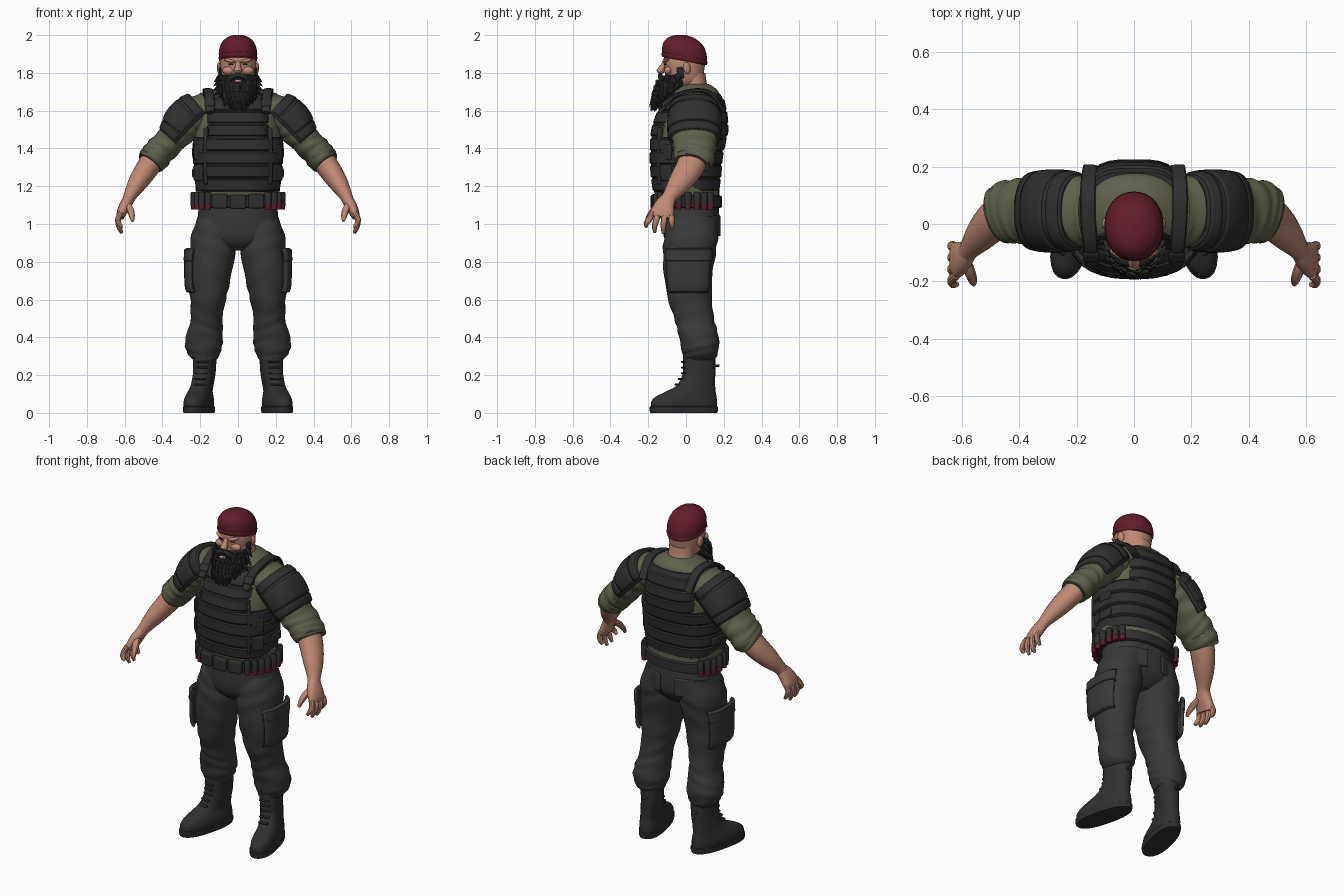
import bpy, bmesh, math, random
from mathutils import Vector, Matrix, Euler

random.seed(4)


def mat(name, r, g, b):
    m = bpy.data.materials.new(name)
    m.diffuse_color = (r, g, b, 1)
    return m


PANTS = mat("charcoal cloth", .040, .040, .040)
VEST = mat("black armour", .028, .028, .029)
BOOT = mat("boot leather", .030, .030, .030)
HAIR = mat("black hair", .021, .021, .022)
OLIVE = mat("olive shirt", .116, .117, .072)
SKIN = mat("skin", .52, .25, .17)
WINE = mat("wine red", .120, .012, .024)


def finish(name, bm, m, mirror=False, thick=0, bevel=0):
    bmesh.ops.recalc_face_normals(bm, faces=bm.faces)
    me = bpy.data.meshes.new(name)
    bm.to_mesh(me)
    bm.free()
    me.materials.append(m)
    ob = bpy.data.objects.new(name, me)
    bpy.context.collection.objects.link(ob)
    if thick:
        s = ob.modifiers.new("thickness", 'SOLIDIFY')
        s.thickness, s.offset = thick, 0
    if bevel:
        b = ob.modifiers.new("bevel", 'BEVEL')
        b.width, b.segments = bevel, 2
    if mirror:
        ob.modifiers.new("mirror", 'MIRROR').use_mirror_merge = False
    return ob


def spline(rings, steps):
    """Smoothly resample rings of (x, y, z, radius u, radius v)."""
    out, last = [], len(rings) - 1
    for i in range(last):
        p = [rings[max(0, min(last, i + k))] for k in (-1, 0, 1, 2)]
        for s in range(steps):
            t = s / steps
            out.append([.5 * (2 * b + (c - a) * t + (2 * a - 5 * b + 4 * c - d) * t * t
                              + (3 * b - a - 3 * c + d) * t ** 3) for a, b, c, d in zip(*p)])
    return out + [list(rings[-1])]


def loft(name, rings, m, n=28, steps=4, power=2, fold=0, waves=5, axis=None, tilt=0,
         rot=0, arc=None, mirror=False, thick=0):
    """Skin rings: horizontal ones, or square to the path when an axis is given."""
    rs = spline(rings, steps)
    bm, grid = bmesh.new(), []
    for i, (x, y, z, ru, rv) in enumerate(rs):
        u, v = Vector((math.cos(rot), math.sin(rot), 0)), Vector((-math.sin(rot), math.cos(rot), 0))
        if axis:
            t = Vector(rs[min(i + 1, len(rs) - 1)][:3]) - Vector(rs[max(i - 1, 0)][:3])
            t.normalize()
            u = Vector(axis)
            u = (u - t * u.dot(t)).normalized()
            v = t.cross(u)
        row = []
        for j in range(n + 1 if arc else n):
            a = arc[0] + (arc[1] - arc[0]) * j / n if arc else 2 * math.pi * j / n
            c, s = math.cos(a), math.sin(a)
            k = (abs(c) ** power + abs(s) ** power) ** (-1 / power)
            k *= 1 + fold * math.sin(6.283 * waves * i / len(rs) + 1.6 * math.sin(a * 2 + i * .25) + a)
            d = u * (ru * k * c) + v * (rv * k * s)
            row.append(bm.verts.new(Vector((x, y, z + tilt * d.y)) + d))
        grid.append(row)
    for r0, r1 in zip(grid, grid[1:]):
        for j in range(n):
            k = (j + 1) % len(r0)
            bm.faces.new((r0[j], r0[k], r1[k], r1[j]))
    if not arc:
        bm.faces.new(grid[0])
        bm.faces.new(grid[-1])
    return finish(name, bm, m, mirror, thick)


def box(name, loc, size, m, rot=(0, 0, 0), mirror=False, bevel=.008):
    bm = bmesh.new()
    bmesh.ops.create_cube(bm, size=1, matrix=Matrix.LocRotScale(Vector(loc), Euler(rot), Vector(size)))
    return finish(name, bm, m, mirror, bevel=bevel)


def ball(name, loc, size, m, rot=(0, 0, 0), mirror=False):
    bm = bmesh.new()
    bmesh.ops.create_uvsphere(bm, u_segments=14, v_segments=10, radius=1,
                              matrix=Matrix.LocRotScale(Vector(loc), Euler(rot), Vector(size)))
    return finish(name, bm, m, mirror)


def ring_at(prof, z, grow=0):
    """Ring of a z-sorted profile at height z, enlarged by grow."""
    for p, q in zip(prof, prof[1:]):
        if z <= q[2]:
            break
    t = (z - p[2]) / (q[2] - p[2])
    r = [a + (b - a) * t for a, b in zip(p, q)]
    return r[:3] + [r[3] + grow, r[4] + grow]


def hoop(name, prof, z0, z1, m, grow, power):
    e = .007
    loft(name, [ring_at(prof, z0), ring_at(prof, z0 + e, grow), ring_at(prof, z1 - e, grow),
                ring_at(prof, z1)], m, 40, 1, power)


# Trousers: hips, legs with creases, cargo pockets, rear pockets
loft("hips", [(0, .02, 1.13, .205, .15), (0, .025, 1.03, .214, .152), (0, .027, .95, .226, .148),
              (0, .022, .90, .18, .125), (0, .02, .86, .07, .08)], PANTS, 36, power=2.3)
loft("trouser_leg", [(.11, .03, 1.04, .10, .13), (.126, .028, .95, .118, .142), (.135, .018, .85, .120, .14),
                     (.15, .012, .7, .109, .125), (.158, .022, .6, .094, .116), (.166, .043, .5, .084, .105),
                     (.175, .062, .43, .094, .105), (.182, .073, .36, .099, .102), (.180, .075, .31, .084, .092),
                     (.177, .07, .28, .062, .08)], PANTS, 32, 7, 2.2, fold=.022, waves=8, mirror=True)
# Pocket panels hug the outer thigh
thigh = [(.142, .015, .855, .117, .128), (.15, .015, .845, .122, .131), (.155, .012, .75, .12, .128),
         (.158, .012, .66, .113, .122), (.155, .012, .645, .100, .115)]
loft("cargo_pocket", thigh, PANTS, 16, 3, 3.2, arc=(-.85, .85), mirror=True, thick=.02)
loft("pocket_flap", [(.15, .014, .868, .117, .130), (.153, .014, .86, .126, .137), (.155, .014, .81, .127, .137),
                     (.155, .014, .802, .116, .128)], PANTS, 16, 1, 3.2, arc=(-.9, .9), mirror=True, thick=.014)
box("pocket_strap", (.278, .015, .735), (.01, .03, .15), PANTS, (0, .03, 0), True, .003)
box("rear_pocket", (.105, .161, .99), (.12, .015, .11), PANTS, (0, 0, -.3), True)

# Boots
loft("boot", [(.207, -.012, .02, .064, .178), (.207, -.01, .06, .066, .177), (.205, .0, .085, .062, .165),
              (.2, .024, .112, .056, .135), (.191, .05, .14, .054, .106), (.184, .062, .175, .055, .092),
              (.178, .07, .22, .056, .087), (.176, .07, .31, .06, .085)], BOOT, 28, 3, 2.4, rot=.24, mirror=True)
loft("boot_sole", [(.207, -.012, 0, .067, .18), (.207, -.012, .012, .07, .184), (.207, -.012, .032, .07, .184),
                   (.207, -.012, .036, .064, .178)], VEST, 28, 1, 2.4, rot=.24, mirror=True)
for i in range(5):
    z = .15 + i * .03
    y = -.045 + .034 * min(1, i / 2)
    box("boot_lace", (.203 - .004 * i, y, z), (.06, .02, .01), VEST, (0, 0, .24), True, .004)
box("boot_loop", (.17, .162, .25), (.025, .03, .012), BOOT, (0, 0, .2), True, .004)

# Shirt body
loft("shirt", [(0, .02, 1.10, .2, .15), (0, .005, 1.17, .222, .173), (0, 0, 1.3, .225, .172),
               (0, .015, 1.45, .228, .182), (0, .03, 1.58, .215, .168), (0, .045, 1.65, .19, .14),
               (0, .052, 1.70, .15, .12), (0, .055, 1.73, .1, .085), (0, .055, 1.74, .078, .066)],
     OLIVE, 40, 4, 2.3, fold=.008)

# Armoured vest: wrap-around waist, narrower chest and back plates, raised slats
waist = [(0, 0, 1.17, .212, .168), (0, 0, 1.25, .226, .18), (0, 0, 1.35, .234, .187), (0, .012, 1.46, .232, .194)]
chest = [(0, .01, 1.40, .17, .196), (0, .02, 1.5, .172, .2), (0, .03, 1.58, .17, .184),
         (0, .042, 1.65, .165, .158), (0, .05, 1.69, .155, .13)]
loft("vest_waist", waist, VEST, 40, 2, 2.5)
loft("vest_chest", chest, VEST, 40, 2, 3.4)
for i in range(4):
    hoop("waist_slat", waist, 1.172 + i * .072, 1.239 + i * .072, VEST, .007, 2.5)
for i in range(3):
    hoop("chest_slat", chest, 1.465 + i * .068, 1.528 + i * .068, VEST, .007, 3.4)
box("front_panel_edge", (.168, -.138, 1.36), (.02, .03, .3), VEST, (0, 0, .6), True)
for z in (1.27, 1.38):
    box("side_pouch", (.203, -.1, z), (.03, .07, .085), VEST, (0, 0, -.75), True)
    box("side_buckle", (.232, .03, z), (.022, .09, .05), VEST, mirror=True)
loft("shoulder_strap", [(.148, -.138, 1.59, .024, .012), (.152, -.075, 1.668, .026, .012),
                        (.16, .03, 1.705, .027, .012), (.16, .13, 1.692, .027, .012),
                        (.152, .197, 1.60, .026, .012)], VEST, 16, 5, 4, axis=(1, 0, 0), mirror=True)
box("strap_buckle", (.15, -.112, 1.64), (.055, .02, .045), VEST, (-.75, 0, 0), True)

# Sleeves with rolled cuffs
loft("sleeve", [(.15, .045, 1.62, .12, .085), (.21, .045, 1.585, .122, .096), (.28, .045, 1.53, .122, .094),
                (.35, .045, 1.45, .117, .08), (.41, .045, 1.39, .111, .08), (.455, .042, 1.345, .102, .074),
                (.47, .036, 1.327, .09, .064)], OLIVE, 30, 8, 2.1, fold=.035, waves=8,
     axis=(0, 1, 0), mirror=True)
loft("rolled_cuff", [(.418, .045, 1.378, .1, .072), (.428, .044, 1.368, .11, .08),
                     (.45, .038, 1.338, .108, .078), (.464, .033, 1.32, .094, .068)], OLIVE, 30, 4, 2.1,
     fold=.025, waves=2, axis=(0, 1, 0), mirror=True)

# Layered shoulder pads, each an arched shell with a raised rim
pad = [(.19, .045, 1.605, .118, .1), (.23, .045, 1.57, .127, .116), (.275, .045, 1.525, .130, .114),
       (.312, .045, 1.48, .128, .1), (.345, .045, 1.442, .122, .082)]
loft("shoulder_pad", pad, VEST, 24, 4, 2.4, axis=(0, 1, 0), arc=(-.25, math.pi + .25), mirror=True, thick=.018)
for i, j in ((0, 1), (1, 3), (3, 4)):
    ring = [(x, y, z, a + .009, b + .008) for x, y, z, a, b in pad[i:j + 1]]
    a, b = Vector(ring[0]), Vector(ring[-1])
    ring[0], ring[-1] = tuple(a.lerp(Vector(ring[1]), .1)), tuple(b.lerp(Vector(ring[-2]), .1))
    loft("pad_plate", ring, VEST, 24, 3, 2.4, axis=(0, 1, 0), arc=(-.1, math.pi + .1), mirror=True, thick=.013)

# Forearms and hands
loft("forearm", [(.44, .045, 1.355, .078, .062), (.487, .012, 1.285, .073, .06), (.535, -.038, 1.212, .06, .05),
                 (.572, -.085, 1.148, .04, .034), (.588, -.108, 1.11, .04, .03)], SKIN, 20, 4,
     axis=(0, 1, 0), mirror=True)
loft("palm", [(.576, -.09, 1.14, .036, .028), (.597, -.112, 1.10, .052, .03), (.616, -.125, 1.06, .062, .026),
              (.624, -.13, 1.035, .058, .02)], SKIN, 18, 3, 2.5, axis=(0, 1, 0), mirror=True)
for y, tip, dy in ((-.178, .985, -.032), (-.146, .955, -.02), (-.112, .95, -.008), (-.08, .975, .006)):
    loft("finger", [(.62, y, 1.06, .016, .016), (.635, y + dy * .5, 1.025, .0165, .016),
                    (.63, y + dy, (tip + 1.02) / 2, .0145, .014), (.615, y + dy, tip, .008, .008)],
         SKIN, 10, 3, axis=(0, 1, 0), mirror=True)
loft("thumb", [(.588, -.125, 1.105, .02, .02), (.573, -.165, 1.08, .02, .018), (.562, -.195, 1.045, .016, .014),
               (.558, -.21, 1.015, .008, .008)], SKIN, 10, 3, axis=(1, 0, 0), mirror=True)

# Belt with buckle, pouches and a row of cartridges on each side
loft("belt", [(0, .01, 1.085, .222, .172), (0, .01, 1.09, .23, .18), (0, .01, 1.145, .23, .18),
              (0, .01, 1.15, .222, .172)], VEST, 40, 1, 2.3)
box("buckle", (0, -.172, 1.117), (.085, .03, .075), VEST)
box("front_pouch", (.095, -.16, 1.12), (.08, .035, .075), VEST, (0, 0, .14), True)
for i in range(8):
    a = math.radians(-50 + i * 12.5)
    x, y = .234 * abs(math.cos(a)) ** .87, .01 + .184 * math.copysign(abs(math.sin(a)) ** .87, a)
    loft("cartridge_loop", [(x, y, 1.106, .018, .018), (x, y, 1.16, .018, .018), (x, y, 1.17, .013, .013)],
         VEST, 12, 1, mirror=True)
    loft("cartridge", [(x, y, 1.076, .015, .015), (x, y, 1.108, .017, .017)], WINE, 12, 1, mirror=True)

# Neck, head and face
loft("neck", [(0, .052, 1.68, .088, .075), (0, .045, 1.74, .076, .066), (0, .03, 1.80, .076, .072)], SKIN, 24)
loft("head", [(0, -.02, 1.72, .05, .07), (0, -.01, 1.76, .082, .096), (0, -.008, 1.82, .094, .105),
              (0, -.008, 1.87, .096, .111), (0, -.008, 1.92, .08, .1)], SKIN, 28, 3, 2.2)
loft("nose", [(0, -.108, 1.865, .011, .01), (0, -.122, 1.84, .014, .016), (0, -.136, 1.812, .021, .02),
              (0, -.130, 1.797, .012, .012)], SKIN, 12, 3)
ball("ear", (.099, .005, 1.825), (.012, .02, .032), SKIN, (.2, 0, .3), True)
ball("cheek", (.05, -.094, 1.812), (.034, .022, .022), SKIN, mirror=True)
ball("brow", (.042, -.106, 1.864), (.036, .016, .009), SKIN, (0, -.2, .3), True)
box("eye", (.04, -.110, 1.846), (.028, .009, .007), HAIR, (0, -.1, .25), True, .002)

# Beard: solid core covered in pointed locks, sideburns, moustache, lip
core = [(0, -.142, 1.615, .028, .028), (0, -.125, 1.65, .06, .05), (0, -.1, 1.70, .09, .066),
        (0, -.07, 1.745, .103, .078), (0, -.058, 1.775, .098, .065), (0, -.05, 1.79, .09, .055)]
loft("beard", core, HAIR, 24, 3)
bm = bmesh.new()


def lock(base, d, ln, r):
    bmesh.ops.create_cone(bm, segments=6, radius1=r, radius2=.001, depth=ln, cap_ends=True,
                          matrix=Matrix.LocRotScale(base + d * ln / 2, d.to_track_quat('Z', 'Y'), None))


for z in (1.77, 1.745, 1.715, 1.685, 1.655, 1.63):
    r = ring_at(core, z)
    for i in range(13):
        a = math.radians(-90 + (i - 6) * 17 + random.uniform(-6, 6))
        side = Vector((math.cos(a), math.sin(a), 0))
        d = (side * .3 + Vector((-side.x * .2, -.12, -1))).normalized()
        ln = random.uniform(.055, .085) * (.6 if z < 1.66 else 1)
        lock(Vector((r[3] * .93 * side.x, r[1] + r[4] * .93 * side.y, z + .012)), d, ln, .017)
# flared side locks
for s in (-1, 1):
    for z, y in ((1.785, -.04), (1.765, -.06), (1.74, -.05), (1.715, -.08), (1.69, -.08)):
        lock(Vector((s * (.088 if z > 1.7 else .075), y, z)), Vector((s * .75, -.1, -.65)).normalized(), .055, .02)
finish("beard_locks", bm, HAIR)
box("sideburn", (.093, -.03, 1.80), (.014, .035, .06), HAIR, (.15, 0, 0), True)
loft("moustache", [(.0, -.136, 1.788, .012, .013), (.03, -.135, 1.78, .014, .015),
                   (.06, -.122, 1.755, .012, .013), (.08, -.115, 1.72, .003, .003)],
     HAIR, 10, 3, axis=(0, 1, 0), mirror=True)
ball("lower_lip", (0, -.150, 1.757), (.022, .012, .008), SKIN)

# Knitted cap with a rolled brim
loft("cap", [(0, -.008, 1.866, .097, .115), (0, -.008, 1.90, .102, .119), (0, -.008, 1.94, .095, .111),
             (0, -.005, 1.972, .075, .087), (0, -.002, 1.992, .042, .048), (0, 0, 2.0, .003, .003)],
     WINE, 32, 4, 2.15, tilt=-.19)
loft("cap_brim", [(0, -.008, 1.862, .094, .112), (0, -.008, 1.866, .1, .119), (0, -.008, 1.882, .103, .121),
                  (0, -.008, 1.89, .098, .116)], WINE, 32, 2, 2.15, tilt=-.19)

# Smooth shading that keeps hard edges
for ob in bpy.context.collection.objects:
    ob.select_set(True)
    bpy.context.view_layer.objects.active = ob
bpy.ops.object.shade_smooth_by_angle(angle=math.radians(35))
